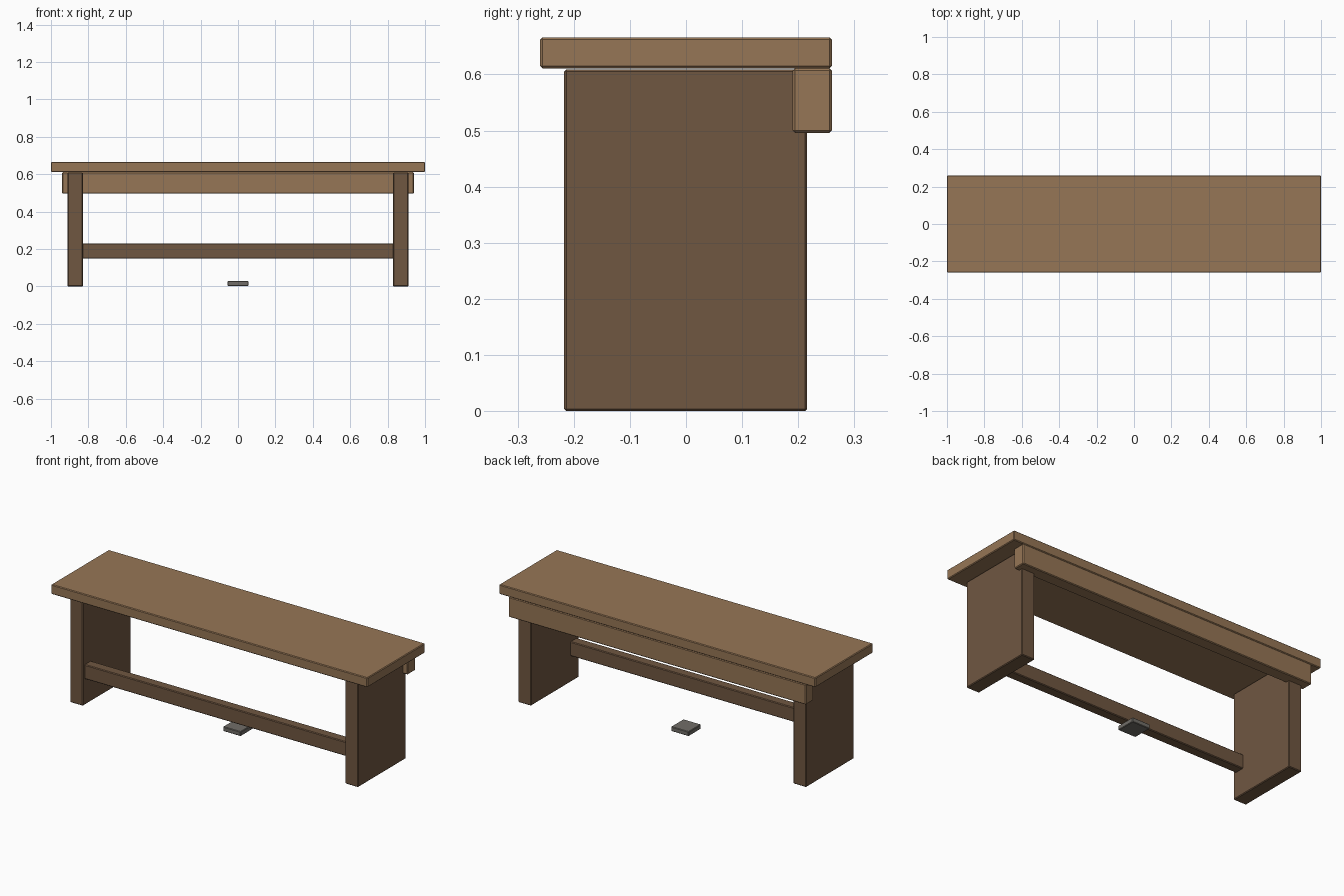
import bpy

if "Cube" in bpy.data.objects:
    bpy.data.objects.remove(bpy.data.objects["Cube"])


def material(name, rgb):
    m = bpy.data.materials.new(name)
    m.diffuse_color = (*rgb, 1.0)
    m.use_nodes = True
    m.node_tree.nodes["Principled BSDF"].inputs["Base Color"].default_value = m.diffuse_color
    return m


light_wood = material("light_wood", (0.305, 0.181, 0.092))
dark_wood = material("dark_wood", (0.162, 0.095, 0.053))
grey = material("grey_metal", (0.165, 0.155, 0.138))


def board(name, lo, hi, mat, bevel=0.004):
    """Flat-shaded box between two corners with a small chamfer."""
    bpy.ops.mesh.primitive_cube_add(size=1)
    ob = bpy.context.object
    ob.name = name
    for v in ob.data.vertices:
        v.co = [a + (c + 0.5) * (b - a) for a, b, c in zip(lo, hi, v.co)]
    ob.data.materials.append(mat)
    mod = ob.modifiers.new("chamfer", 'BEVEL')
    mod.width = bevel
    mod.segments = 1
    return ob


# Seat plank
board("seat", (-1, -0.26, 0.611), (1, 0.26, 0.666), light_wood)

# Rail under the back edge of the seat
board("back_rail", (-0.94, 0.19, 0.496), (0.94, 0.26, 0.611), light_wood)

# Slab legs
for side, name in ((-1, "left_leg"), (1, "right_leg")):
    x = side * 0.87
    board(name, (x - 0.041, -0.217, 0), (x + 0.041, 0.216, 0.609), dark_wood)

# Stretcher between the legs, near the front
board("stretcher", (-0.835, -0.2, 0.148), (0.835, -0.143, 0.23), dark_wood)

# Small plate on the floor
board("floor_plate", (-0.056, -0.056, 0.002), (0.056, 0.056, 0.028), grey, 0.003)
